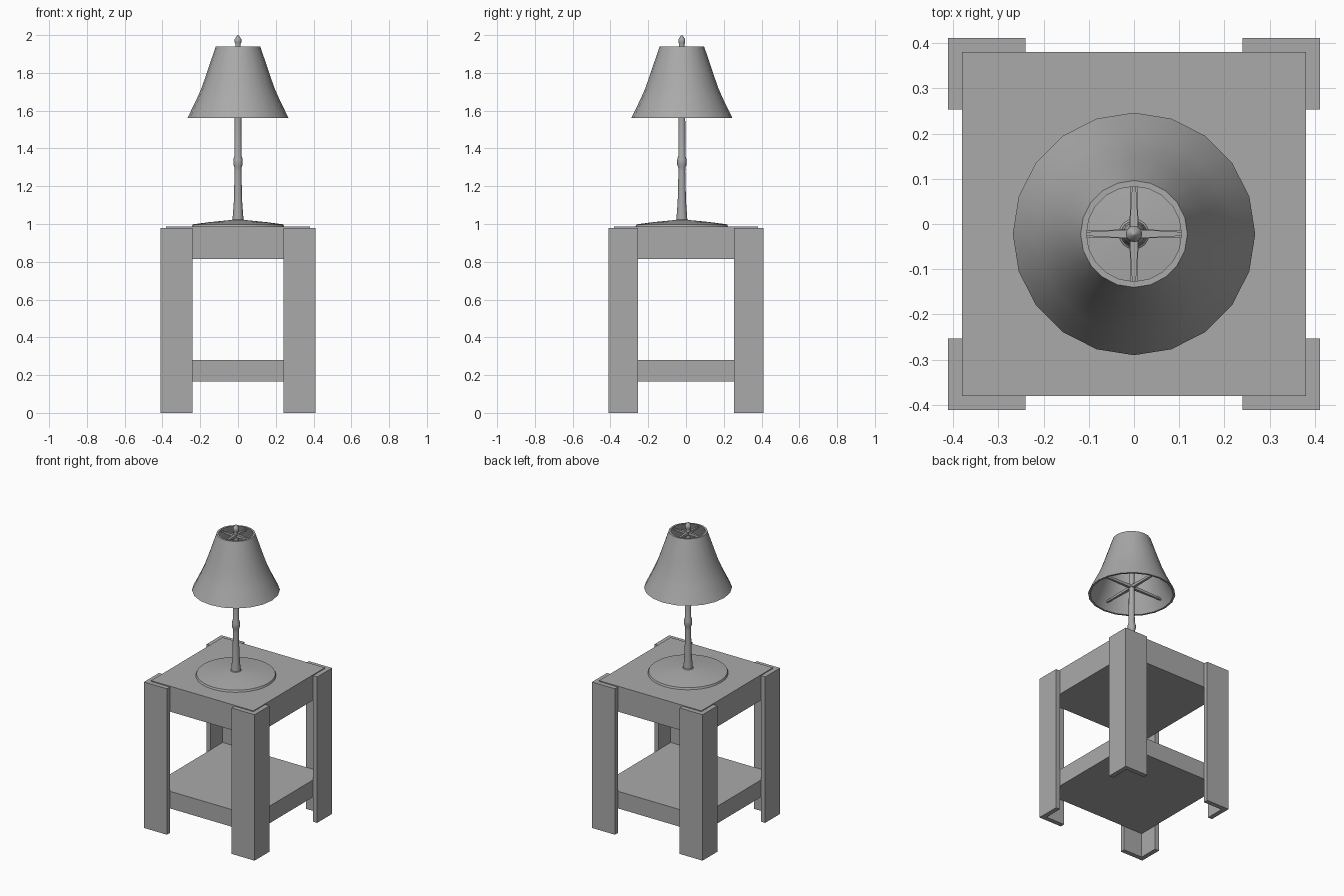
import bpy
import bmesh
import math

cube = bpy.data.objects.get("Cube")
if cube:
    bpy.data.objects.remove(cube, do_unlink=True)

grey = bpy.data.materials.new("plain grey")
grey.use_nodes = True
COLOUR = (0.4, 0.4, 0.4, 1)
grey.diffuse_color = COLOUR
grey.node_tree.nodes["Principled BSDF"].inputs["Base Color"].default_value = COLOUR

LAMP_Y = -0.022


def finish(name, bm, smooth=False):
    bmesh.ops.recalc_face_normals(bm, faces=bm.faces)
    mesh = bpy.data.meshes.new(name)
    bm.to_mesh(mesh)
    bm.free()
    mesh.materials.append(grey)
    obj = bpy.data.objects.new(name, mesh)
    bpy.context.collection.objects.link(obj)
    if smooth:
        bpy.ops.object.select_all(action="DESELECT")
        obj.select_set(True)
        bpy.context.view_layer.objects.active = obj
        bpy.ops.object.shade_smooth_by_angle(angle=math.radians(40))
    return obj


def prism(name, outline, z0, z1):
    """Extrude a flat outline from z0 up to z1."""
    bm = bmesh.new()
    face = bm.faces.new([bm.verts.new((x, y, z0)) for x, y in outline])
    new = bmesh.ops.extrude_face_region(bm, geom=[face])["geom"]
    moved = [v for v in new if isinstance(v, bmesh.types.BMVert)]
    bmesh.ops.translate(bm, verts=moved, vec=(0, 0, z1 - z0))
    return finish(name, bm)


def lathe(name, profile, sides, closed=False):
    """Spin a (radius, height) profile round the lamp axis."""
    bm = bmesh.new()
    verts = [bm.verts.new((r, 0, z)) for r, z in profile]
    edges = [bm.edges.new(pair) for pair in zip(verts, verts[1:])]
    if closed:
        edges.append(bm.edges.new((verts[-1], verts[0])))
    bmesh.ops.spin(bm, geom=verts + edges, cent=(0, 0, 0), axis=(0, 0, 1),
                   angle=math.tau, steps=sides, use_duplicate=False)
    bmesh.ops.remove_doubles(bm, verts=bm.verts, dist=0.0001)
    bmesh.ops.translate(bm, verts=bm.verts, vec=(0, LAMP_Y, 0))
    return finish(name, bm, smooth=True)


def spider(name, reach, z, wide, narrow):
    """Four tapered arms that carry the shade."""
    bm = bmesh.new()
    for turn in range(4):
        a = turn * math.pi / 2
        rings = []
        for r, h in ((0.005, wide), (reach, narrow)):
            rings.append([bm.verts.new((r * math.cos(a) - s * h * math.sin(a),
                                        LAMP_Y + r * math.sin(a) + s * h * math.cos(a),
                                        z + t * h))
                          for s, t in ((-1, -1), (1, -1), (1, 1), (-1, 1))])
        inner, outer = rings
        for i in range(4):
            j = (i + 1) % 4
            bm.faces.new((inner[i], inner[j], outer[j], outer[i]))
        bm.faces.new(inner)
        bm.faces.new(outer)
    return finish(name, bm)


# Table top and lower shelf
T = 0.38
square = [(-T, -T), (T, -T), (T, T), (-T, T)]
prism("table_top", square, 0.815, 0.986)
prism("lower_shelf", square, 0.165, 0.28)

# Angle-shaped corner legs
E = 0.411
corner = [(E, E), (0.24, E), (0.24, T), (T, T), (T, 0.253), (E, 0.253)]
for sx, side in ((1, "left"), (-1, "right")):
    for sy, end in ((1, "back"), (-1, "front")):
        prism(f"{end}_{side}_leg", [(sx * x, sy * y) for x, y in corner], 0, 0.98)

# Lamp base, stem and finial
lathe("lamp_base", [(0, 0.986), (0.245, 0.986), (0.24, 0.998), (0.15, 1.01),
                    (0.038, 1.021), (0, 1.022)], 32)
lathe("lamp_stem", [(0, 1.015), (0.037, 1.018), (0.029, 1.025), (0.022, 1.12),
                    (0.018, 1.28), (0.019, 1.3), (0.025, 1.315), (0.025, 1.34),
                    (0.019, 1.36), (0.018, 1.55), (0.014, 1.95), (0, 1.95)], 16)
lathe("finial", [(0, 1.93), (0.014, 1.935), (0.012, 1.95), (0.018, 1.962),
                 (0.018, 1.978), (0.012, 1.986), (0.004, 1.998), (0, 2.0)], 16)

# Shade, a thin flared shell
flare = [(0.268, 1.56), (0.217, 1.665), (0.193, 1.72), (0.165, 1.8), (0.118, 1.94)]
lining = [(r - 0.013, z) for r, z in reversed(flare)]
lathe("lamp_shade", flare + lining, 20, closed=True)

# Shade supports
spider("upper_shade_support", 0.11, 1.925, 0.01, 0.004)
spider("lower_shade_support", 0.232, 1.61, 0.01, 0.006)
